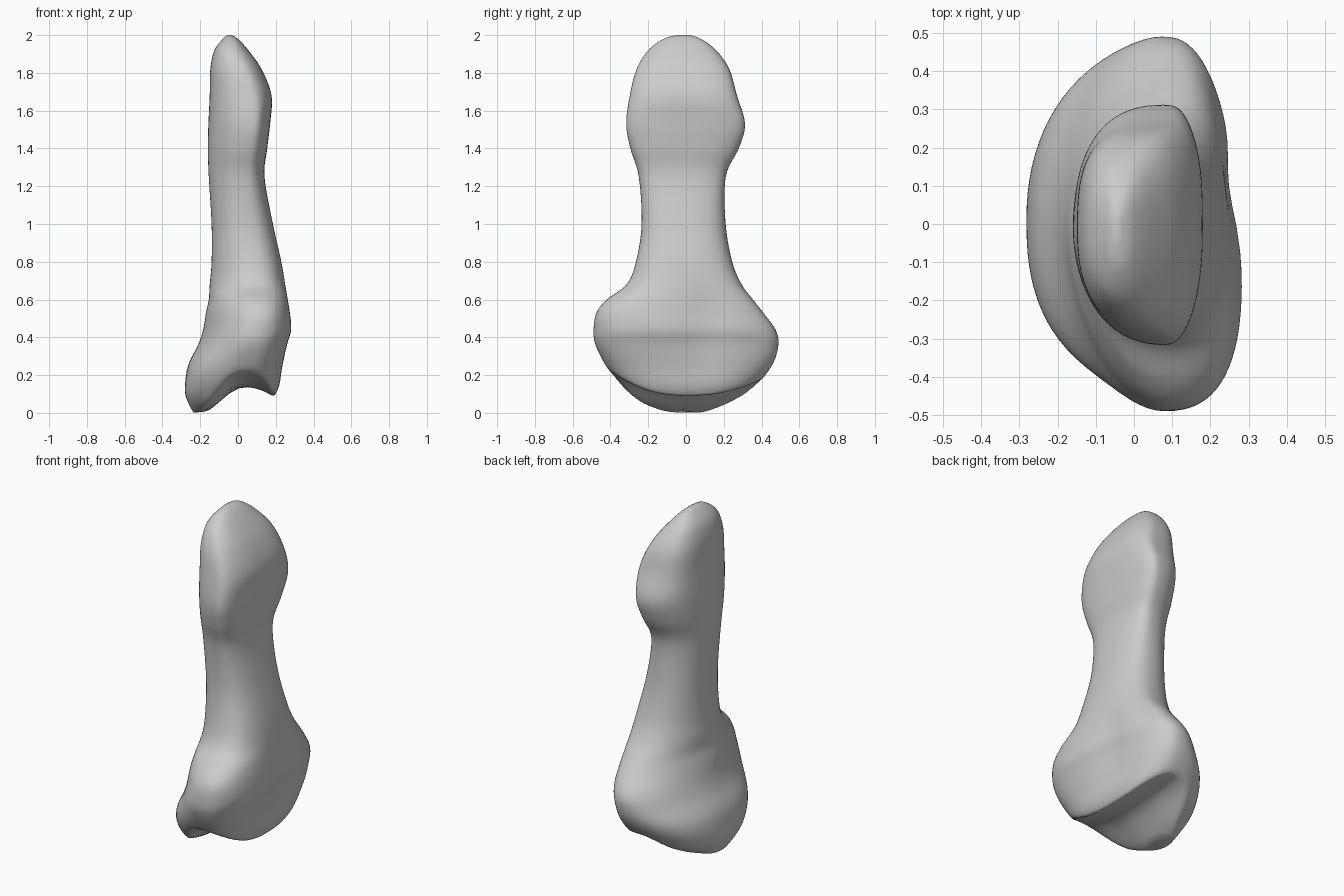
import bpy
import bmesh
import math

SEGMENTS = 80
STEPS_PER_SPAN = 7

# Outline of the bone from base to head:
# height, x min, x max, y min, y max, x where the section is broadest
SECTIONS = [
    (0.0, -.235, -.16, -.09, .08, -.2),
    (.05, -.262, .13, -.25, .235, -.06),
    (.12, -.282, .21, -.335, .35, .01),
    (.25, -.265, .235, -.425, .455, .05),
    (.36, -.212, .255, -.48, .49, .07),
    (.44, -.185, .275, -.49, .475, .08),
    (.53, -.17, .268, -.475, .41, .1),
    (.6, -.155, .26, -.42, .355, .1),
    (.68, -.15, .25, -.315, .295, .09),
    (.8, -.14, .23, -.265, .245, .07),
    (1.0, -.14, .185, -.235, .21, .04),
    (1.25, -.155, .14, -.25, .21, .04),
    (1.4, -.16, .155, -.295, .28, .06),
    (1.53, -.157, .17, -.317, .313, .08),
    (1.68, -.15, .178, -.298, .27, .07),
    (1.82, -.147, .125, -.262, .23, .02),
    (1.92, -.125, .055, -.2, .16, -.03),
    (1.98, -.08, 0.0, -.12, .08, -.04),
    (2.0, -.055, -.035, -.05, .02, -.045),
]


def spline(a, b, c, d, t):
    """Smooth curve from b to c, with a and d as neighbours."""
    return b + t / 2 * (c - a + t * (2 * a - 5 * b + 4 * c - d
                                     + t * (3 * (b - c) + d - a)))


def smooth_sections():
    """Fill in extra sections between the listed ones."""
    last = len(SECTIONS) - 1
    for i in range(last):
        keys = [SECTIONS[min(max(i + k, 0), last)] for k in (-1, 0, 1, 2)]
        for step in range(STEPS_PER_SPAN):
            t = step / STEPS_PER_SPAN
            yield [spline(*column, t) for column in zip(*keys)]
    yield SECTIONS[last]


def bump(value, centre, width):
    return math.exp(-((value - centre) / width) ** 2)


def joint_surface(x, y):
    """Height of the saddle-shaped socket under the base."""
    middle, crest = .03, .14
    if x < middle:
        t = min((middle - x) / .23, 1)
        groove = crest * (1 + math.cos(math.pi * t)) / 2
    else:
        t = min((x - middle) / .15, 1)
        groove = crest - .05 * t * t
    # The groove fades out towards both knuckles
    rise = .8 if y < 0 else .5
    return groove * (1 - 2 * y * y) + rise * y * y


def corner_power(z, c, s):
    """Roundness of each quarter of a section; lower is boxier."""
    foot, base, head = bump(z, .17, .13), bump(z, .5, .17), bump(z, 1.74, .24)
    side = math.copysign(1, s)
    if c > 0:
        return .78 - .1 * side * head
    return .95 + .16 * base - (.19 + .07 * side) * head - (.15 - .04 * side) * foot


def ring_point(section, angle):
    """Point on a section, kept above the joint surface."""
    z, x_min, x_max, y_min, y_max, x_mid = section
    c, s = math.cos(angle), math.sin(angle)
    power = corner_power(z, c, s)
    across = math.copysign(abs(c) ** power, c)
    along = math.copysign(abs(s) ** power, s)
    x = x_mid + across * (x_max - x_mid if c > 0 else x_mid - x_min)
    y = along * (y_max - y_min) / 2 + (y_max + y_min) / 2
    # Uneven knuckles and the shallow hollow between them on the base
    if c > 0:
        x -= bump(z, .45, .22) * c * (.07 * y + .02 * bump(y, .1, .1))
    return x, y, max(z, joint_surface(x, y))


def build_bone():
    bm = bmesh.new()
    rings = []
    for section in smooth_sections():
        rings.append([bm.verts.new(ring_point(section, math.tau * i / SEGMENTS))
                      for i in range(SEGMENTS)])
    for low, high in zip(rings, rings[1:]):
        for i in range(SEGMENTS):
            j = (i + 1) % SEGMENTS
            bm.faces.new((low[i], low[j], high[j], high[i]))
    bm.faces.new(reversed(rings[0]))
    bm.faces.new(rings[-1])
    bmesh.ops.recalc_face_normals(bm, faces=bm.faces)
    mesh = bpy.data.meshes.new("finger_bone")
    bm.to_mesh(mesh)
    bm.free()
    bone = bpy.data.objects.new("finger_bone", mesh)
    bpy.context.collection.objects.link(bone)
    return bone


def make_material(name, colour):
    material = bpy.data.materials.new(name)
    material.use_nodes = True
    material.diffuse_color = colour
    material.node_tree.nodes["Principled BSDF"].inputs["Base Color"].default_value = colour
    return material


default_cube = bpy.data.objects.get("Cube")
if default_cube:
    bpy.data.objects.remove(default_cube, do_unlink=True)

# One solid bone with softened rims
bone = build_bone()
bone.data.materials.append(make_material("bone_grey", (.6, .6, .6, 1)))
soften = bone.modifiers.new("soften", 'SMOOTH')
soften.factor = .5
soften.iterations = 4

bpy.context.view_layer.objects.active = bone
bone.select_set(True)
bpy.ops.object.shade_smooth_by_angle(angle=math.radians(60))
